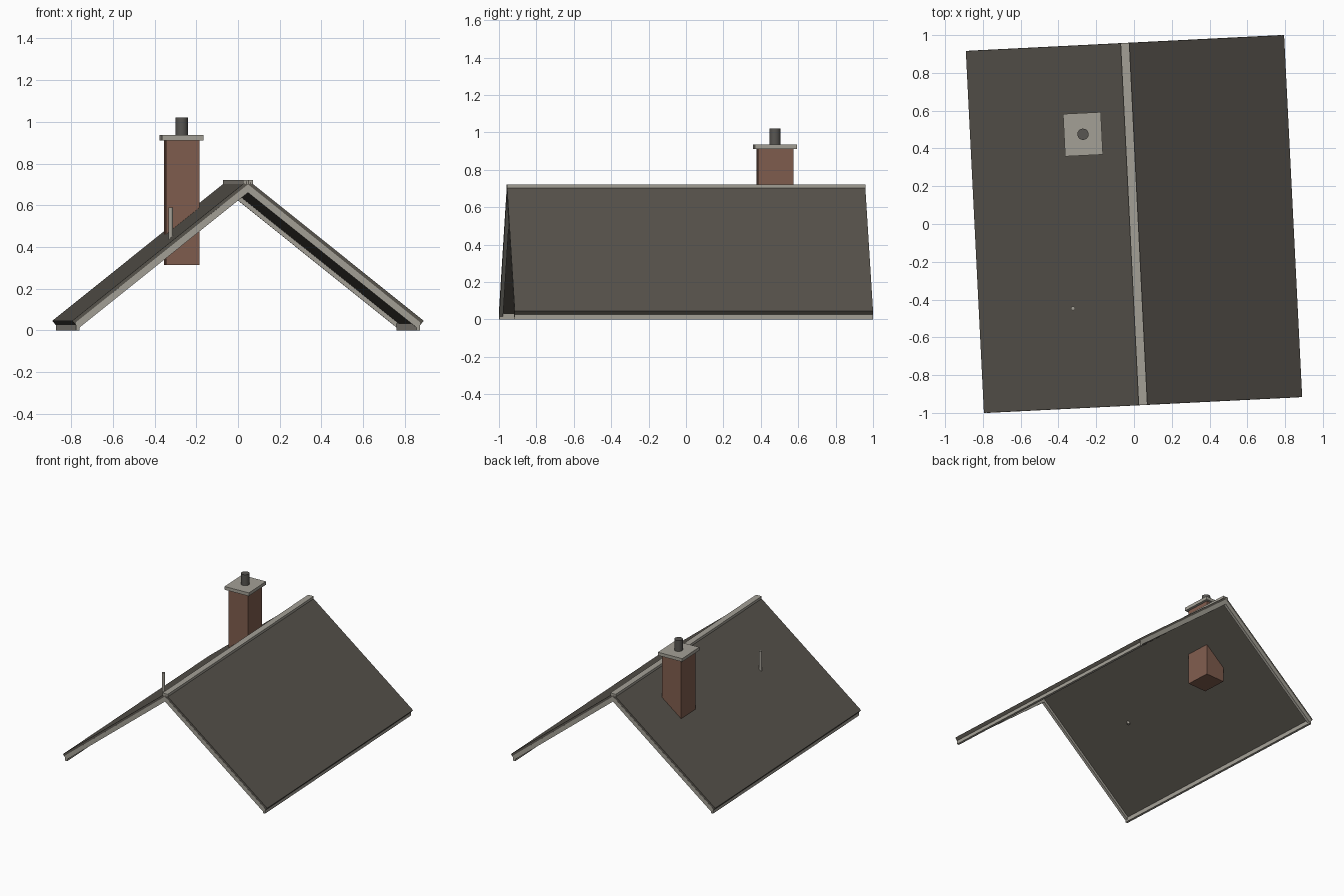
import bpy, bmesh, math
from mathutils import Matrix

if "Cube" in bpy.data.objects:
    bpy.data.objects.remove(bpy.data.objects["Cube"])

TURN = Matrix.Rotation(0.05, 4, 'Z')    # whole roof is slightly turned
HALF_W, HALF_L = 0.8435, 0.959
EAVE_Z, SLOPE = 0.046, 0.80
ANG = math.atan(SLOPE)
RIDGE_Z = EAVE_Z + HALF_W * SLOPE


def material(name, rgb):
    m = bpy.data.materials.new(name)
    lin = [(c / 255 / 12.92) if c < 11 else ((c / 255 + 0.055) / 1.055) ** 2.4 for c in rgb]
    m.diffuse_color = (*lin, 1)
    m.use_nodes = True
    m.node_tree.nodes["Principled BSDF"].inputs["Base Color"].default_value = m.diffuse_color
    return m


SLATE = material("dark slate", (88, 84, 77))
TRIM = material("pale trim", (164, 160, 150))
BRICK = material("brick", (128, 93, 78))
POT = material("dark clay", (88, 86, 82))


def finish(name, bm, mat):
    bmesh.ops.recalc_face_normals(bm, faces=bm.faces)
    bm.transform(TURN)
    me = bpy.data.meshes.new(name)
    bm.to_mesh(me)
    bm.free()
    me.materials.append(mat)
    ob = bpy.data.objects.new(name, me)
    bpy.context.collection.objects.link(ob)
    return ob


def prism(name, profile, y0, y1, mat):
    """Extrude an x/z profile along y."""
    bm = bmesh.new()
    f = bm.faces.new([bm.verts.new((x, y0, z)) for x, z in profile])
    ext = bmesh.ops.extrude_face_region(bm, geom=[f])["geom"]
    bmesh.ops.translate(bm, vec=(0, y1 - y0, 0),
                        verts=[v for v in ext if isinstance(v, bmesh.types.BMVert)])
    return finish(name, bm, mat)


def box(name, x, y, z0, z1, w, d, mat):
    return prism(name, [(x - w / 2, z0), (x + w / 2, z0), (x + w / 2, z1), (x - w / 2, z1)],
                 y - d / 2, y + d / 2, mat)


def tube(name, x, y, z0, z1, r, sides, mat):
    bm = bmesh.new()
    bmesh.ops.create_cone(bm, cap_ends=True, segments=sides, radius1=r, radius2=r, depth=z1 - z0,
                          matrix=Matrix.Translation((x, y, (z0 + z1) / 2)))
    ob = finish(name, bm, mat)
    for p in ob.data.polygons:
        p.use_smooth = len(p.vertices) == 4
    ob.data.set_sharp_from_angle(angle=math.radians(40))
    return ob


def band(side, top, bottom):
    """Sloping strip between two depths under the roof surface."""
    def edge(t):
        return (side * (HALF_W - t * math.sin(ANG)), EAVE_Z - t * math.cos(ANG))

    def apex(t):
        return (0, RIDGE_Z - t / math.cos(ANG))
    return [edge(top), apex(top), apex(bottom), edge(bottom)]


for side, label in ((-1, "left"), (1, "right")):
    # roof slope
    prism(f"{label}_roof_slope", band(side, 0, 0.026), -HALF_L, HALF_L, SLATE)
    # gable boards, cut plumb at the eave
    for end, where in ((-1, "front"), (1, "back")):
        a, b, c, d = band(side, 0.016, 0.047)
        x = side * 0.826
        z_top = a[1] + (abs(a[0]) - 0.826) * SLOPE
        z_low = RIDGE_Z - 0.047 / math.cos(ANG) - 0.826 * SLOPE
        prism(f"{label}_{where}_gable_board", [(x, z_top), b, c, (x, max(z_low, 0))],
              end * (HALF_L + 0.001), end * (HALF_L - 0.02), TRIM)
    # eave board
    box(f"{label}_eave_board", side * 0.817, 0, 0, 0.032, 0.018, 2 * HALF_L, TRIM)

# ridge cap
box("ridge_cap", 0, 0, 0.703, 0.722, 0.046, 2 * HALF_L, TRIM)

# chimney
CX, CY = -0.246, 0.488
box("chimney_stack", CX, CY, 0.313, 0.911, 0.16, 0.19, BRICK)
box("chimney_cap", CX, CY, 0.911, 0.936, 0.20, 0.225, TRIM)
tube("chimney_pot", CX, CY, 0.936, 1.02, 0.03, 16, POT)

# vent pipe
tube("vent_pipe", -0.345, -0.43, 0.40, 0.59, 0.011, 10, TRIM)
